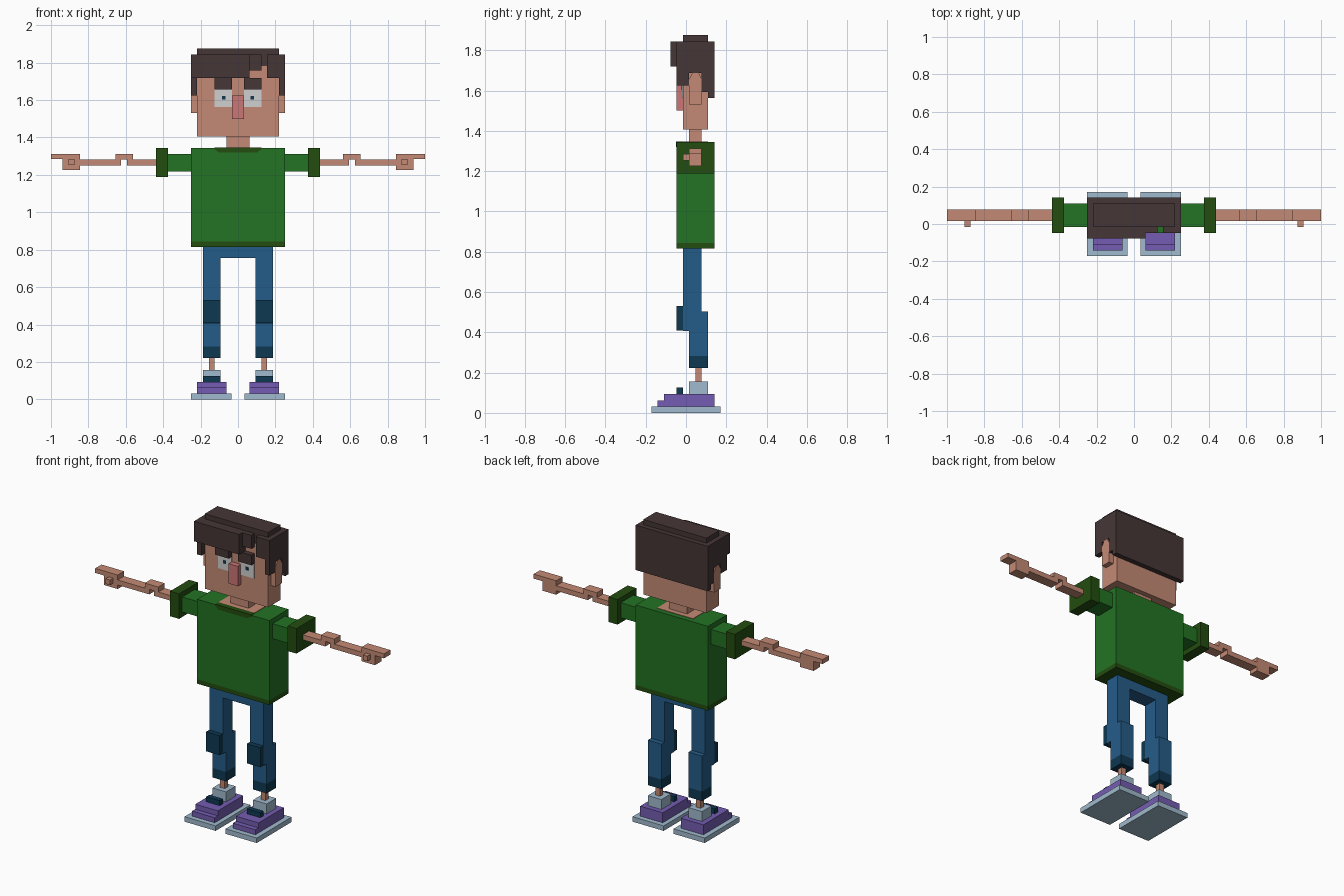
import bpy, bmesh

if "Cube" in bpy.data.objects:
    bpy.data.objects.remove(bpy.data.objects["Cube"])

U = 1 / 32  # block grid size


def material(name, rgb):
    m = bpy.data.materials.new(name)
    lin = [((c / 255 + 0.055) / 1.055) ** 2.4 if c > 10 else c / 3295 for c in rgb]
    m.diffuse_color = (*lin, 1)
    m.use_nodes = True
    m.node_tree.nodes["Principled BSDF"].inputs["Base Color"].default_value = m.diffuse_color
    return m


SKIN = material("skin", (196, 138, 117))
NOSE = material("nose_pink", (203, 118, 118))
HAIR = material("hair_brown", (70, 54, 54))
WHITE = material("eye_white", (208, 208, 208))
GREEN = material("shirt_green", (35, 114, 35))
DARK_GREEN = material("trim_green", (35, 77, 16))
BLUE = material("trouser_blue", (36, 92, 136))
NAVY = material("patch_navy", (14, 56, 82))
PURPLE = material("shoe_purple", (116, 92, 178))
GREY = material("sole_grey", (160, 186, 205))


def finish(name, bm, mat):
    bmesh.ops.recalc_face_normals(bm, faces=bm.faces)
    mesh = bpy.data.meshes.new(name)
    bm.to_mesh(mesh)
    bm.free()
    mesh.materials.append(mat)
    ob = bpy.data.objects.new(name, mesh)
    bpy.context.collection.objects.link(ob)
    return ob


def blocks(name, mat, *boxes):
    """Boxes given as x0, x1, y0, y1, z0, z1 in grid units."""
    bm = bmesh.new()
    for x0, x1, y0, y1, z0, z1 in boxes:
        verts = bmesh.ops.create_cube(bm, size=1)["verts"]
        for v in verts:
            v.co.x = U * (x0 + (x1 - x0) * (v.co.x + 0.5))
            v.co.y = U * (y0 + (y1 - y0) * (v.co.y + 0.5))
            v.co.z = U * (z0 + (z1 - z0) * (v.co.z + 0.5))
    return finish(name, bm, mat)


def pair(name, mat, *boxes):
    """Same boxes on both sides of the body."""
    blocks("right_" + name, mat, *boxes)
    blocks("left_" + name, mat, *[(-b[1], -b[0], *b[2:]) for b in boxes])


def prism(name, mat, profile, to3d, a, b):
    """Extrude a 2D profile between depths a and b."""
    bm = bmesh.new()
    ring = [[bm.verts.new([U * c for c in to3d(p, q, d)]) for p, q in profile] for d in (a, b)]
    bm.faces.new(ring[0])
    bm.faces.new(ring[1])
    n = len(profile)
    for i in range(n):
        j = (i + 1) % n
        bm.faces.new((ring[0][i], ring[0][j], ring[1][j], ring[1][i]))
    return finish(name, bm, mat)


# Head and face
blocks("head", SKIN, (-7, 7, -0.5, 3.5, 45, 57))
blocks("neck", SKIN, (-2, 2, 0.5, 2.5, 43, 45))
blocks("nose", NOSE, (-1, 1, -1.5, -0.5, 48, 52))
pair("eye", WHITE, (1, 4, -0.65, -0.5, 50, 53))
pair("pupil", NAVY, (2.15, 2.75, -0.75, -0.65, 51.3, 51.9))
pair("eyebrow", HAIR, (1, 4, -1.5, -0.5, 53, 55))
ear = [(0.5, 49), (2.5, 49), (2.5, 53), (2, 54), (1, 54), (0.5, 53)]
for side, s in (("left", -1), ("right", 1)):
    prism(side + "_ear", SKIN, ear, lambda p, q, d: (d, p, q), 7 * s, 8 * s)

# Hair
blocks("hair_crown", HAIR, (-7, 7, -0.5, 3.5, 57, 59), (-7, 7, -0.5, 3.5, 59, 60))
blocks("hair_back", HAIR, (-8, 8, 3.5, 4.5, 50, 59))
pair("hair_side", HAIR, (7, 8, -1.5, 0.5, 52, 59), (7, 8, 0.5, 2.5, 54, 59),
     (7, 8, 2.5, 3.5, 51, 59))
blocks("hair_fringe", HAIR, (-8, 2, -2.5, -1.5, 55, 59), (-7, 2, -1.5, -0.5, 55, 59))
blocks("hair_lock", HAIR, (2, 4, -1.5, -0.5, 56.3, 59))
blocks("hair_parting", HAIR, (5, 7, -1.5, -0.5, 55, 59))

# Shirt
blocks("shirt_body", GREEN, (-8, 8, -1.5, 4.5, 27, 43))
blocks("shirt_hem", DARK_GREEN, (-8, 8, -1.5, 4.5, 26.1, 27))
prism("collar", DARK_GREEN, [(-4, 43.1), (-4, 42.8), (-3.2, 42.2), (3.2, 42.2), (4, 42.8), (4, 43.1)],
      lambda p, q, d: (p, d, q), -1.56, -0.5)
blocks("neckline", SKIN, (-4, 4, -0.5, 3.5, 42.9, 43.1))
pair("sleeve", GREEN, (8, 12, -0.5, 3.5, 39, 42))
pair("sleeve_cuff", DARK_GREEN, (12, 14, -1.5, 4.5, 38, 43))

# Arms and hands
pair("arm", SKIN, (14, 19, 0.5, 2.5, 40, 41), (18, 21, 0.5, 2.5, 41, 42),
     (20, 27, 0.5, 2.5, 40, 41))
pair("hand", SKIN, (27, 30, 0.5, 2.5, 39.2, 42), (30, 32, 0.5, 2.5, 41.1, 42))
pair("thumb", SKIN, (28, 29, -0.5, 0.5, 40.1, 41.1))

# Trousers
blocks("hips", BLUE, (-3, 3, -0.5, 2.5, 24.2, 26.1))
pair("trouser_leg", BLUE, (3, 6, -0.5, 2.5, 13, 26.1), (3, 6, 0.5, 3.5, 9, 16.1))
pair("trouser_cuff", NAVY, (3, 6, 0.5, 3.5, 7.1, 9))
pair("knee_patch", NAVY, (3, 6, -1.5, -0.5, 13.1, 17))

# Feet
pair("ankle", SKIN, (4, 5, 1.5, 2.5, 5, 7.1))
pair("sock", GREY, (3, 6, 0.5, 3.5, 3, 5))
pair("shoe", PURPLE, (2, 7, -3.5, 4.5, 2, 3), (2, 7, -4.5, 4.5, 1, 2))
pair("shoe_lace", NAVY, (3, 6, -1.5, -0.5, 3, 4))
pair("sole", GREY, (1.1, 8, -5.5, 5.5, 0, 1))
